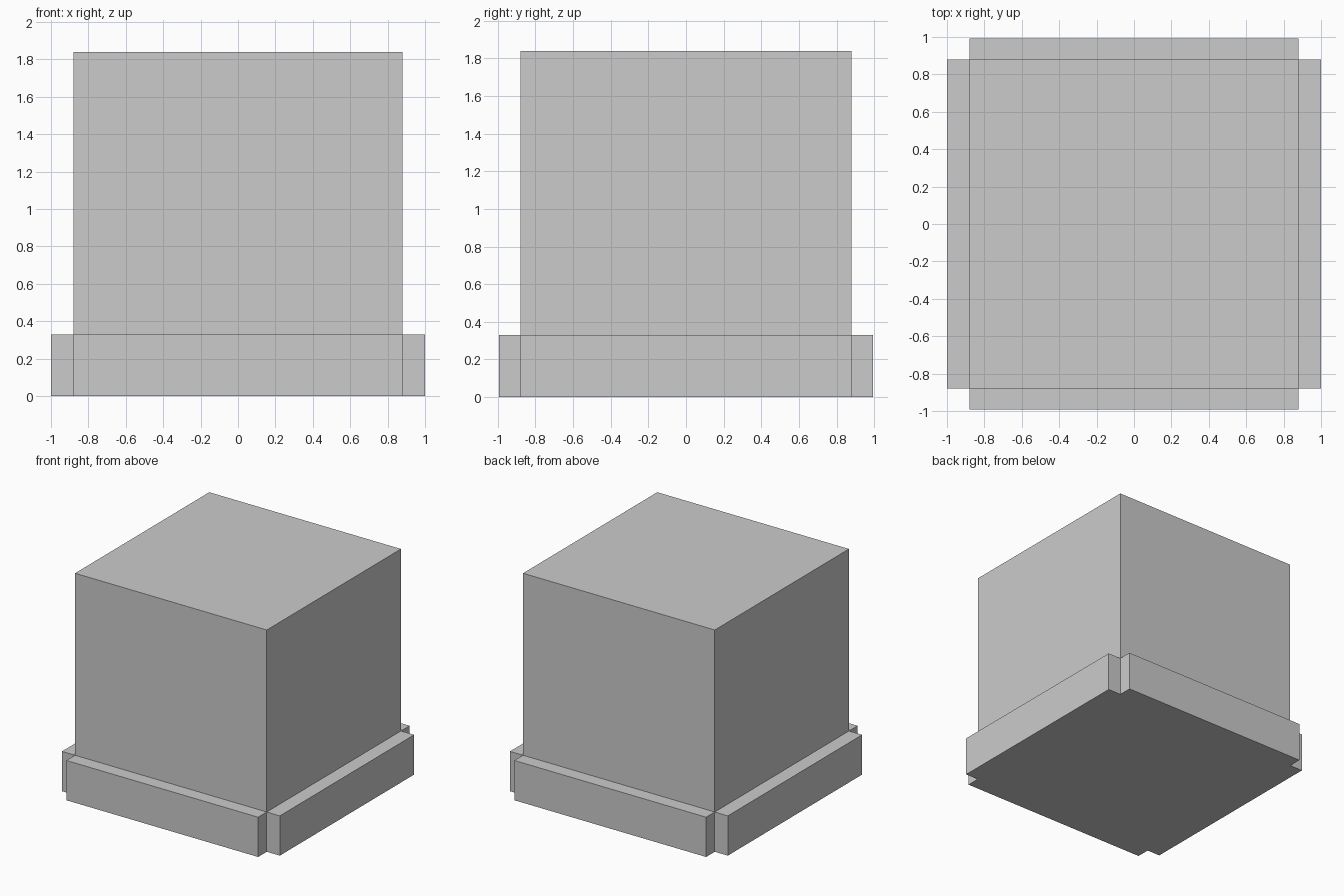
import bpy, bmesh

if "Cube" in bpy.data.objects:
    bpy.data.objects.remove(bpy.data.objects["Cube"])

HALF = 0.88      # half width of the main block
BAND = 0.33      # height of the base panels
TOP = 1.84       # total height
OUT_X, OUT_Y = 0.12, 0.113   # how far the base panels stand out

bm = bmesh.new()

# Lower section of the block
bmesh.ops.create_cube(bm, size=1)
bmesh.ops.scale(bm, vec=(2 * HALF, 2 * HALF, BAND), verts=bm.verts)
bmesh.ops.translate(bm, vec=(0, 0, BAND / 2), verts=bm.verts)
bm.normal_update()
sides = [f for f in bm.faces if abs(f.normal.z) < 0.5]
cap = [f for f in bm.faces if f.normal.z > 0.5]

# Upper section, pulled up from the lower one
raised = bmesh.ops.extrude_discrete_faces(bm, faces=cap)["faces"]
bmesh.ops.translate(bm, vec=(0, 0, TOP - BAND), verts=raised[0].verts)

# Four base panels, each pulled straight out so the corners stay notched
for panel in bmesh.ops.extrude_discrete_faces(bm, faces=sides)["faces"]:
    panel.normal_update()
    n = panel.normal.copy()
    bmesh.ops.translate(bm, vec=(n.x * OUT_X, n.y * OUT_Y, 0), verts=panel.verts)

# Merge the flat areas into clean faces
bmesh.ops.dissolve_limit(bm, angle_limit=0.01, verts=bm.verts, edges=bm.edges)
bmesh.ops.recalc_face_normals(bm, faces=bm.faces)

mesh = bpy.data.meshes.new("block_with_base_panels")
bm.to_mesh(mesh)
bm.free()
obj = bpy.data.objects.new("block_with_base_panels", mesh)
bpy.context.collection.objects.link(obj)
